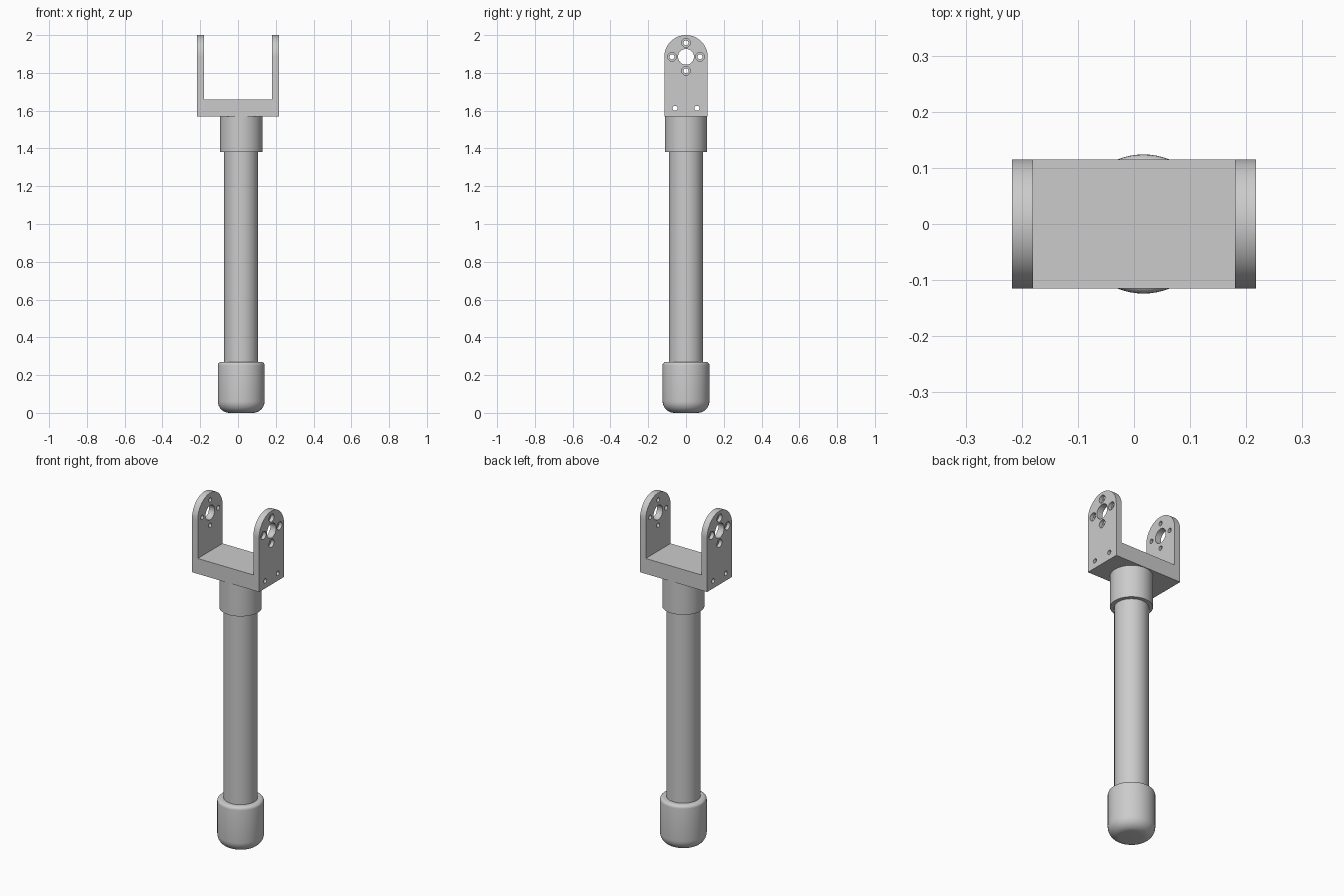
import bpy, bmesh, math
from mathutils import Matrix, Vector

if "Cube" in bpy.data.objects:
    bpy.data.objects.remove(bpy.data.objects["Cube"])

grey = bpy.data.materials.new("plain grey")
grey.use_nodes = True
grey.diffuse_color = (0.6, 0.6, 0.6, 1)
grey.node_tree.nodes["Principled BSDF"].inputs["Base Color"].default_value = grey.diffuse_color

AXIS_X = 0.017               # shaft line
BASE, TOP = 1.57, 2.0        # fork bottom and top
HALF_Y = 0.115               # fork half depth, also arch radius
OUT, INN = 0.217, 0.18       # fork outer and inner half width
EYE_Z = TOP - HALF_Y


def finish(name, bm):
    bmesh.ops.recalc_face_normals(bm, faces=bm.faces)
    mesh = bpy.data.meshes.new(name)
    bm.to_mesh(mesh)
    bm.free()
    mesh.materials.append(grey)
    obj = bpy.data.objects.new(name, mesh)
    bpy.context.collection.objects.link(obj)
    return obj


def smooth(obj):
    bpy.ops.object.select_all(action='DESELECT')
    obj.select_set(True)
    bpy.context.view_layer.objects.active = obj
    bpy.ops.object.shade_smooth_by_angle(angle=math.radians(35))


def lathe(name, profile):
    """Revolve (radius, z) points about the shaft line."""
    bm = bmesh.new()
    verts = [bm.verts.new((AXIS_X + r, 0, z)) for r, z in profile]
    edges = [bm.edges.new(pair) for pair in zip(verts, verts[1:])]
    bmesh.ops.spin(bm, geom=verts + edges, cent=(AXIS_X, 0, 0), axis=(0, 0, 1),
                   angle=math.tau, steps=64, use_duplicate=False)
    bmesh.ops.remove_doubles(bm, verts=bm.verts, dist=1e-5)
    obj = finish(name, bm)
    smooth(obj)
    return obj


def fillet(r, z, size, start, steps=8):
    """Quarter arc of (radius, z) points about a corner centre."""
    return [(r + size * math.cos(a), z + size * math.sin(a))
            for a in (start + math.pi / 2 * i / steps for i in range(steps + 1))]


def rods(name, items):
    """Cutter made of cylinders along x: (x centre, y, z, radius, length)."""
    bm = bmesh.new()
    for x, y, z, radius, length in items:
        bmesh.ops.create_cone(
            bm, cap_ends=True, segments=32, radius1=radius, radius2=radius, depth=length,
            matrix=Matrix.Translation((x, y, z)) @ Matrix.Rotation(math.pi / 2, 4, 'Y'))
    obj = finish(name, bm)
    obj.hide_render = True
    obj.hide_set(True)
    return obj


def cut(obj, *cutters):
    for cutter in cutters:
        mod = obj.modifiers.new(cutter.name, 'BOOLEAN')
        mod.operation, mod.solver, mod.object = 'DIFFERENCE', 'EXACT', cutter
    bpy.context.view_layer.update()
    deps = bpy.context.evaluated_depsgraph_get()
    mesh = bpy.data.meshes.new_from_object(obj.evaluated_get(deps))
    obj.modifiers.clear()
    obj.data = mesh
    smooth(obj)


# Round parts: foot, shaft, collar
foot_r, foot_top = 0.124, 0.27
lathe("rubber_foot", [(0, 0)]
      + fillet(foot_r - 0.062, 0.062, 0.062, -math.pi / 2)
      + fillet(foot_r - 0.018, foot_top - 0.018, 0.018, 0, 5)
      + [(0, foot_top)])
lathe("shaft", [(0, 0.2), (0.09, 0.2), (0.09, 1.4), (0, 1.4)])
lathe("collar", [(0, 1.382), (0.112, 1.382), (0.112, BASE), (0, BASE)])

# Cutters: bearing eye, bolt circle and lower pin holes, with recessed bolt heads
bolts = [(0.074 * math.cos(a), EYE_Z + 0.074 * math.sin(a))
         for a in (i * math.pi / 2 for i in range(4))]
pins = [(-0.058, 1.613), (0.058, 1.613)]
drill = rods("drill_cutter", [(0, 0, EYE_Z, 0.042, 1)]
             + [(0, y, z, 0.013, 1) for y, z in bolts + pins])
recess = rods("recess_cutter", [(s * OUT, y, z, 0.023, 0.04)
                                for s in (-1, 1) for y, z in bolts])

# Cross bar of the fork
bm = bmesh.new()
bmesh.ops.create_cube(bm, size=1, matrix=Matrix.Translation((0, 0, BASE + 0.045))
                      @ Matrix.Diagonal((2 * INN, 2 * HALF_Y, 0.09, 1)))
cut(finish("fork_crossbar", bm), drill)

# Arched side plates
for name, x in (("fork_plate_right", -OUT), ("fork_plate_left", INN)):
    bm = bmesh.new()
    outline = [(-HALF_Y, BASE), (HALF_Y, BASE)]
    outline += [(HALF_Y * math.cos(a), EYE_Z + HALF_Y * math.sin(a))
                for a in (math.pi * i / 32 for i in range(33))]
    face = bm.faces.new([bm.verts.new((x, y, z)) for y, z in outline])
    ext = bmesh.ops.extrude_face_region(bm, geom=[face], use_keep_orig=True)
    moved = [v for v in ext["geom"] if isinstance(v, bmesh.types.BMVert)]
    bmesh.ops.translate(bm, verts=moved, vec=Vector((OUT - INN, 0, 0)))
    cut(finish(name, bm), drill, recess)

for cutter in (drill, recess):
    bpy.data.objects.remove(cutter)
